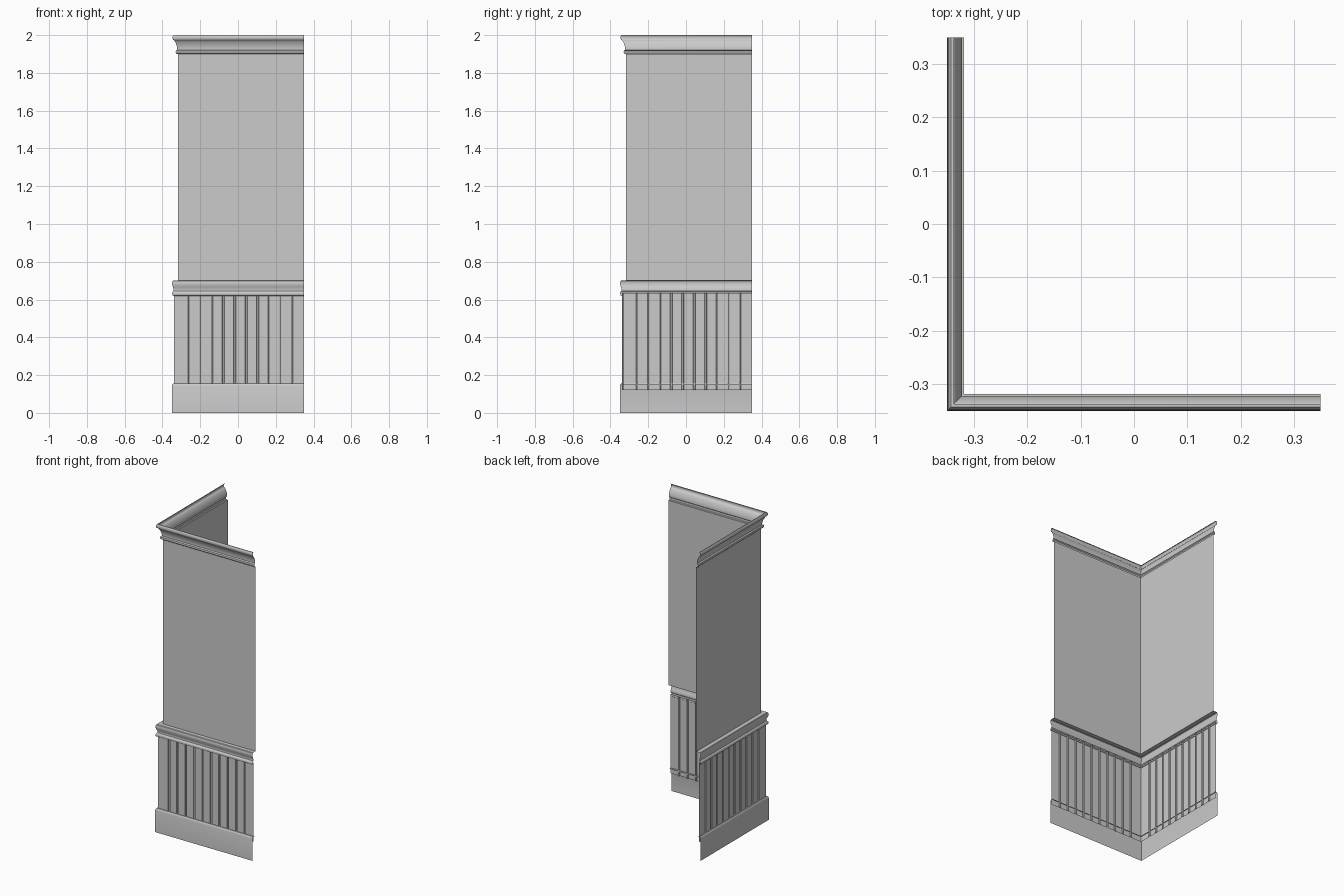
import bpy, bmesh

if "Cube" in bpy.data.objects:
    bpy.data.objects.remove(bpy.data.objects["Cube"])

END = 0.349    # free end of both arms
WALL = 0.318   # distance of the wall sheet from the centre axes


def make_object(name, rows, angle=0.6):
    """Skin a grid of points (open sheet) and shade it smooth by angle."""
    bm = bmesh.new()
    grid = [[bm.verts.new(p) for p in row] for row in rows]
    for a, b in zip(grid, grid[1:]):
        for i in range(len(a) - 1):
            bm.faces.new((a[i], a[i + 1], b[i + 1], b[i]))
    bmesh.ops.recalc_face_normals(bm, faces=bm.faces)
    bm.normal_update()
    # front faces should look outwards, away from the inside of the corner
    if sum((f.normal.x + f.normal.y) * f.calc_area() for f in bm.faces) > 0:
        bmesh.ops.reverse_faces(bm, faces=bm.faces)
    mesh = bpy.data.meshes.new(name)
    bm.to_mesh(mesh)
    bm.free()
    obj = bpy.data.objects.new(name, mesh)
    bpy.context.collection.objects.link(obj)
    bpy.ops.object.select_all(action='DESELECT')
    obj.select_set(True)
    bpy.context.view_layer.objects.active = obj
    bpy.ops.object.shade_smooth_by_angle(angle=angle)
    return obj


def corner_sweep(name, profile):
    """Sweep (projection, height) pairs round the mitred corner."""
    rows = []
    for d, z in profile:
        r = WALL + d
        rows.append([(END, -r, z), (-r, -r, z), (-r, END, z)])
    return make_object(name, rows)


# Plain upper wall
corner_sweep("upper_wall", [(0, 0.70), (0, 1.90)])

# Baseboard with eased top edge
corner_sweep("baseboard", [
    (0.032, 0), (0.032, 0.142), (0.030, 0.150), (0.026, 0.155),
    (0.014, 0.155), (0.012, 0.150)])

# Chair rail with two rolls and a hollow between
corner_sweep("chair_rail", [
    (0.0, 0.70), (0.025, 0.70), (0.029, 0.697), (0.031, 0.688),
    (0.031, 0.680), (0.028, 0.670), (0.024, 0.660), (0.022, 0.651),
    (0.023, 0.645), (0.028, 0.641), (0.031, 0.635), (0.031, 0.627),
    (0.028, 0.622), (0.023, 0.620), (0.018, 0.622)])

# Crown: lower bead, cove and upper fillet
corner_sweep("crown_moulding", [
    (0.0, 1.90), (0.007, 1.90), (0.011, 1.904), (0.012, 1.910),
    (0.011, 1.917), (0.007, 1.921), (0.004, 1.922), (0.004, 1.930),
    (0.006, 1.942), (0.010, 1.954), (0.016, 1.966), (0.021, 1.973),
    (0.025, 1.975), (0.028, 1.980), (0.029, 1.988), (0.027, 1.996),
    (0.024, 2.0), (0.019, 2.0)])

# Beadboard: plan outline with narrow grooves, extruded upwards
FACE = WALL + 0.021
groove = [(-0.006, 0), (-0.004, 0.006), (-0.001, 0.008),
          (0.001, 0.008), (0.004, 0.006), (0.006, 0)]
arm = [(-0.259 + 0.0605 * i + s, FACE - depth)
       for i in range(10) for s, depth in groove] + [(END, FACE)]
plan = [(s, -r) for s, r in reversed(arm)]
plan += [(-FACE, -FACE)]
plan += [(-r, s) for s, r in arm]
make_object("beadboard", [[(x, y, z) for x, y in plan] for z in (0.12, 0.634)])
